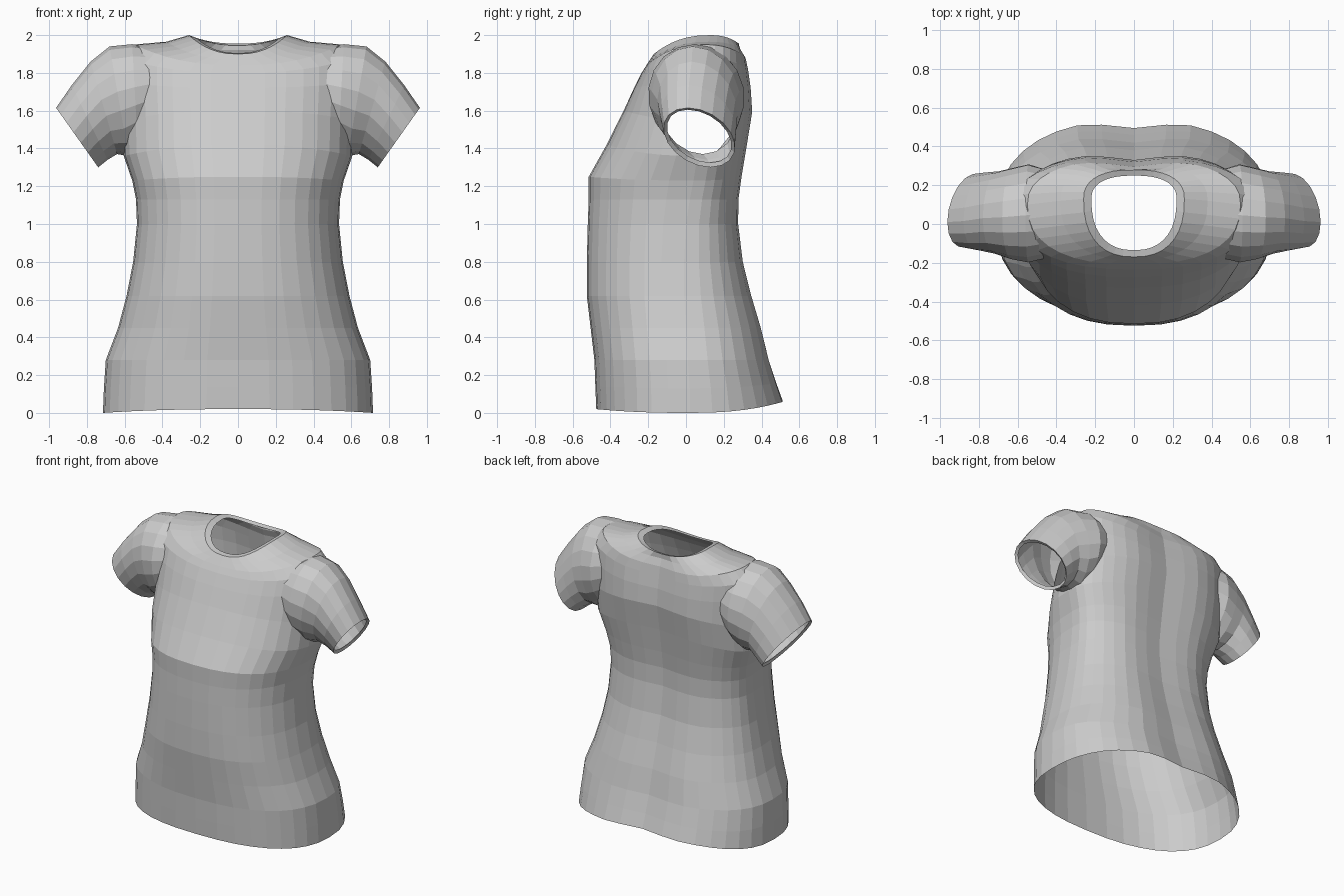
import bpy
import bmesh
from math import cos, sin, pi, copysign
from mathutils import Vector

if "Cube" in bpy.data.objects:
    bpy.data.objects.remove(bpy.data.objects["Cube"])

cloth = bpy.data.materials.new("light_grey_cloth")
cloth.use_nodes = True
grey = (0.6, 0.6, 0.6, 1)
cloth.diffuse_color = grey
cloth.node_tree.nodes["Principled BSDF"].inputs["Base Color"].default_value = grey


def loft(name, rings):
    """Skin closed rings; end caps get slot 1 so they can be cut open later."""
    bm = bmesh.new()
    loops = [[bm.verts.new(p) for p in ring] for ring in rings]
    n = len(loops[0])
    for low, high in zip(loops, loops[1:]):
        for i in range(n):
            j = (i + 1) % n
            bm.faces.new((low[i], low[j], high[j], high[i]))
    for loop in (loops[0], loops[-1]):
        hub = bm.verts.new(sum((v.co for v in loop), Vector()) / n)
        for i in range(n):
            bm.faces.new((loop[i], loop[(i + 1) % n], hub)).material_index = 1
    bmesh.ops.recalc_face_normals(bm, faces=bm.faces)
    mesh = bpy.data.meshes.new(name)
    bm.to_mesh(mesh)
    bm.free()
    mesh.materials.append(cloth)
    mesh.materials.append(cloth)
    obj = bpy.data.objects.new(name, mesh)
    bpy.context.collection.objects.link(obj)
    return obj


def body_ring(half, front, side, back, z_front, z_side, z_back, power=2.4, count=36):
    ring = []
    for i in range(count):
        c, s = cos(2 * pi * i / count), sin(2 * pi * i / count)
        x = half * copysign(abs(c) ** (2 / power), c)
        bulge = abs(s) ** (2 / power)
        y = side + bulge * ((back if s > 0 else front) - side)
        # shallow hollow along the spine
        if s > 0 and half > 0.3:
            y -= 0.04 * max(0, 1 - abs(x) / 0.28)
        z = z_side + s * s * ((z_back if s > 0 else z_front) - z_side)
        ring.append(Vector((x, y, z)))
    return ring


def sleeve_ring(top, bottom, front, back, lean, mirror, count=18):
    top, bottom = Vector((top[0], 0, top[1])), Vector((bottom[0], 0, bottom[1]))
    ring = []
    for i in range(count):
        c, s = cos(2 * pi * i / count), sin(2 * pi * i / count)
        p = (top + bottom) / 2 + (top - bottom) / 2 * c
        p.y = (front + back) / 2 + (back - front) / 2 * s - lean * c
        p.x *= mirror
        ring.append(p)
    return ring


# Body: half width, front y, side y, back y, then front, side and back heights
body_rows = [
    (0.715, -0.475, 0.02, 0.535, 0.02, 0.00, 0.065),
    (0.71, -0.48, 0.02, 0.50, 0.14, 0.13, 0.16),
    (0.70, -0.485, 0.01, 0.46, 0.28, 0.28, 0.28),
    (0.635, -0.505, 0.00, 0.42, 0.45, 0.45, 0.45),
    (0.59, -0.525, -0.01, 0.37, 0.62, 0.62, 0.62),
    (0.555, -0.525, -0.01, 0.325, 0.80, 0.80, 0.80),
    (0.535, -0.52, 0.00, 0.30, 1.00, 1.00, 1.00),
    (0.54, -0.515, 0.02, 0.30, 1.13, 1.13, 1.13),
    (0.56, -0.515, 0.04, 0.315, 1.25, 1.23, 1.25),
    (0.605, -0.42, 0.06, 0.34, 1.42, 1.36, 1.42),
    (0.61, -0.33, 0.07, 0.37, 1.60, 1.55, 1.60),
    (0.62, -0.275, 0.08, 0.36, 1.72, 1.75, 1.72),
    (0.62, -0.235, 0.09, 0.345, 1.80, 1.88, 1.81),
    (0.55, -0.21, 0.10, 0.335, 1.84, 1.95, 1.87),
    (0.38, -0.19, 0.12, 0.315, 1.87, 1.965, 1.92),
    (0.26, -0.17, 0.13, 0.28, 1.90, 2.00, 1.955),
    (0.22, -0.135, 0.13, 0.25, 1.905, 1.985, 1.945),
]
shirt = loft("shirt", [body_ring(*row) for row in body_rows])

# Sleeves: top (x, z), bottom (x, z), front y, back y, lean of the opening
sleeve_rows = [
    ((0.40, 1.93), (0.42, 1.50), -0.17, 0.27, 0.00),
    ((0.56, 1.952), (0.53, 1.40), -0.20, 0.31, 0.01),
    ((0.68, 1.94), (0.58, 1.36), -0.18, 0.29, 0.02),
    ((0.78, 1.86), (0.64, 1.37), -0.15, 0.27, 0.03),
    ((0.88, 1.735), (0.69, 1.34), -0.13, 0.26, 0.05),
    ((0.963, 1.615), (0.74, 1.30), -0.11, 0.25, 0.06),
    ((0.942, 1.605), (0.74, 1.325), -0.09, 0.23, 0.06),
]
for mirror, label in ((1, "left_sleeve"), (-1, "right_sleeve")):
    sleeve = loft(label, [sleeve_ring(*row, mirror) for row in sleeve_rows])
    join = shirt.modifiers.new(label, "BOOLEAN")
    join.operation = "UNION"
    join.solver = "EXACT"
    join.object = sleeve
    sleeve.hide_render = True

# Apply the joins, then remove the sleeve helpers
graph = bpy.context.evaluated_depsgraph_get()
joined = bpy.data.meshes.new_from_object(shirt.evaluated_get(graph))
shirt.modifiers.clear()
shirt.data = joined
for label in ("left_sleeve", "right_sleeve"):
    bpy.data.objects.remove(bpy.data.objects[label])

# Open the hem, collar and cuffs
bm = bmesh.new()
bm.from_mesh(joined)
caps = [f for f in bm.faces if f.material_index == 1]
bmesh.ops.delete(bm, geom=caps, context="FACES")
for face in bm.faces:
    face.smooth = False
bm.to_mesh(joined)
bm.free()
joined.materials.pop(index=1)
